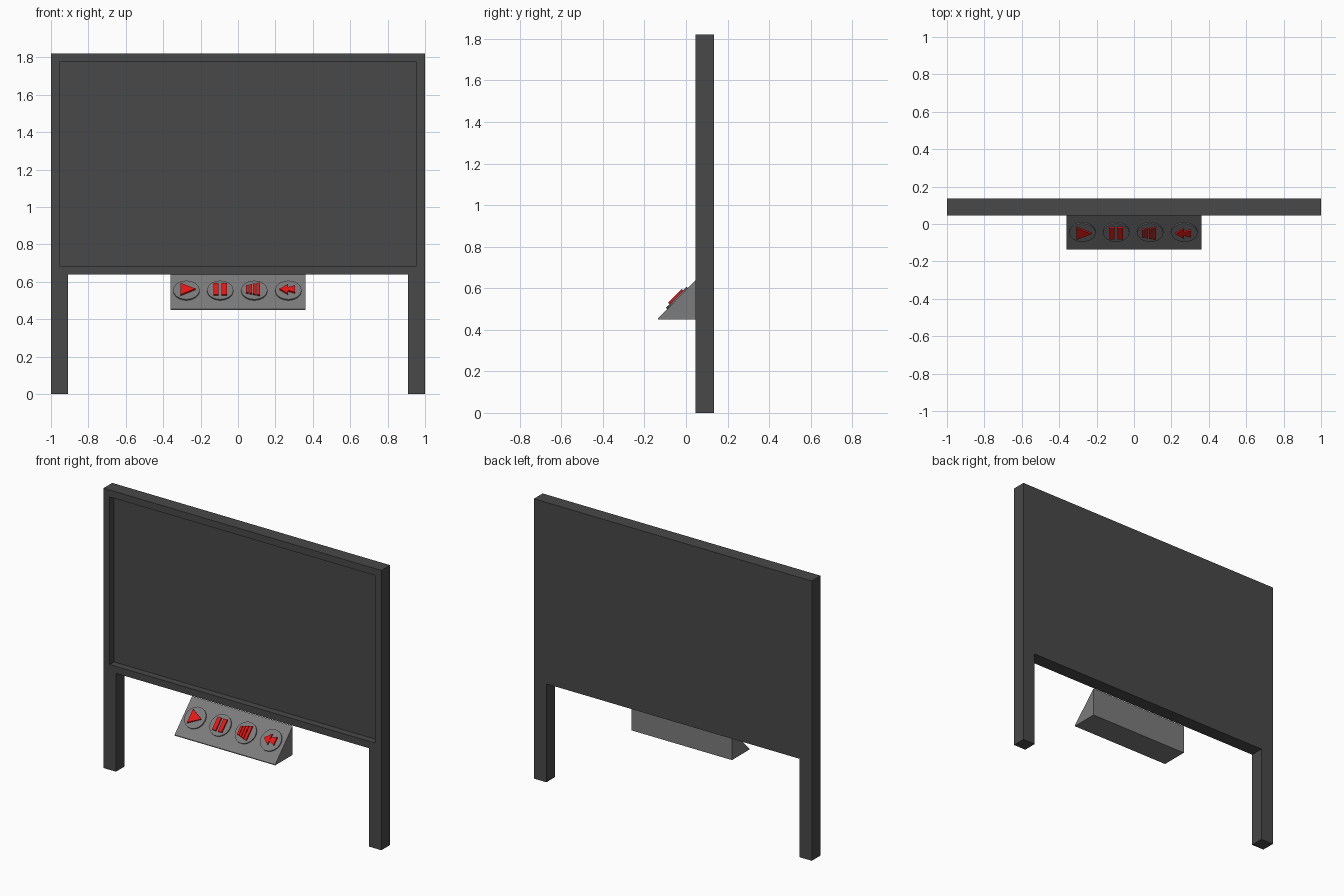
import bpy, bmesh, math
from mathutils import Matrix, Vector

if "Cube" in bpy.data.objects:
    bpy.data.objects.remove(bpy.data.objects["Cube"])


def material(name, rgb):
    m = bpy.data.materials.new(name)
    m.diffuse_color = (*rgb, 1)
    m.use_nodes = True
    m.node_tree.nodes["Principled BSDF"].inputs["Base Color"].default_value = m.diffuse_color
    return m


CHARCOAL = material("charcoal", (0.065, 0.065, 0.065))
GREY = material("mid grey", (0.2, 0.2, 0.2))
RED = material("signal red", (0.8, 0.008, 0.008))


def prism(name, outlines, depth, mat, matrix):
    """Extrude 2D outlines along local +z, then place them with matrix."""
    bm = bmesh.new()
    for pts in outlines:
        face = bm.faces.new([bm.verts.new((u, v, 0)) for u, v in pts])
        top = bmesh.ops.extrude_face_region(bm, geom=[face])["geom"]
        bmesh.ops.translate(bm, vec=(0, 0, depth),
                            verts=[g for g in top if isinstance(g, bmesh.types.BMVert)])
    bmesh.ops.recalc_face_normals(bm, faces=bm.faces)
    bm.transform(matrix)
    mesh = bpy.data.meshes.new(name)
    bm.to_mesh(mesh)
    bm.free()
    mesh.materials.append(mat)
    obj = bpy.data.objects.new(name, mesh)
    bpy.context.collection.objects.link(obj)
    return obj


def rect(x0, x1, z0, z1):
    return [(x0, z0), (x1, z0), (x1, z1), (x0, z1)]


def frame_matrix(u, v, n, origin):
    return Matrix.Translation(origin) @ Matrix((u, v, n)).transposed().to_4x4()


X, Z = Vector((1, 0, 0)), Vector((0, 0, 1))
FRONT = Vector((0, -1, 0))

# Board and both legs in one slab
half = [(0.91, 0.64), (0.91, 0), (1, 0), (1, 1.82)]
outline = half + [(-x, z) for x, z in reversed(half)]
board = prism("display_frame", [outline], 0.09, CHARCOAL,
              frame_matrix(X, Z, FRONT, (0, 0.135, 0)))

# Recessed screen
cutter = prism("screen_cutter", [rect(-0.955, 0.955, 0.685, 1.775)], 0.09, CHARCOAL,
               frame_matrix(X, Z, FRONT, (0, 0.09, 0)))
cutter.hide_render = True
cut = board.modifiers.new("screen_recess", "BOOLEAN")
cut.operation, cut.solver, cut.object = "DIFFERENCE", "EXACT", cutter
bpy.context.view_layer.objects.active = board
bpy.ops.object.modifier_apply(modifier=cut.name)
bpy.data.objects.remove(cutter)

# Sloped control console
prism("control_console",
      [[(-0.135, 0.45), (0.045, 0.45), (0.045, 0.638), (-0.135, 0.455)]], 0.724, GREY,
      frame_matrix(Vector((0, 1, 0)), Z, X, (-0.362, 0, 0)))

# Directions on the console slope
slope = Vector((0, 0.18, 0.183)).normalized()
normal = X.cross(slope)
centre = Vector((0, -0.041, 0.5506))

# Icons in button coordinates
play = [[(-0.032, -0.045), (0.048, 0), (-0.032, 0.045)]]
pause = [rect(-0.035, -0.008, -0.042, 0.042), rect(0.008, 0.035, -0.042, 0.042)]


def strip(a, b):
    ha, hb = (0.033 + 0.28 * (t + 0.02) for t in (a, b))
    return [(a, -ha), (b, -hb), (b, hb), (a, ha)]


fan = [strip(a, b) for a, b in
       ((-0.045, -0.03), (-0.026, -0.012), (-0.008, 0.007), (0.012, 0.031))]
rewind = [[(-0.046, 0), (-0.003, -0.036), (-0.003, 0.036)],
          [(-0.002, -0.012), (0.037, -0.027), (0.037, 0.027), (-0.002, 0.012)]]

# Round buttons with raised icons
disc = [(0.07 * math.cos(i * math.tau / 32), 0.07 * math.sin(i * math.tau / 32))
        for i in range(32)]
buttons = (("play", -0.276, play), ("pause", -0.095, pause),
           ("fan", 0.087, fan), ("rewind", 0.269, rewind))
for name, x, icon in buttons:
    base = centre + X * x
    button = prism(name + "_button", [disc], 0.016, GREY,
                   frame_matrix(X, slope, normal, base - normal * 0.008))
    bpy.ops.object.select_all(action="DESELECT")
    button.select_set(True)
    bpy.context.view_layer.objects.active = button
    bpy.ops.object.shade_smooth_by_angle(angle=math.radians(30))
    prism(name + "_icon", icon, 0.012, RED,
          frame_matrix(X, slope, normal, base + normal * 0.006))
